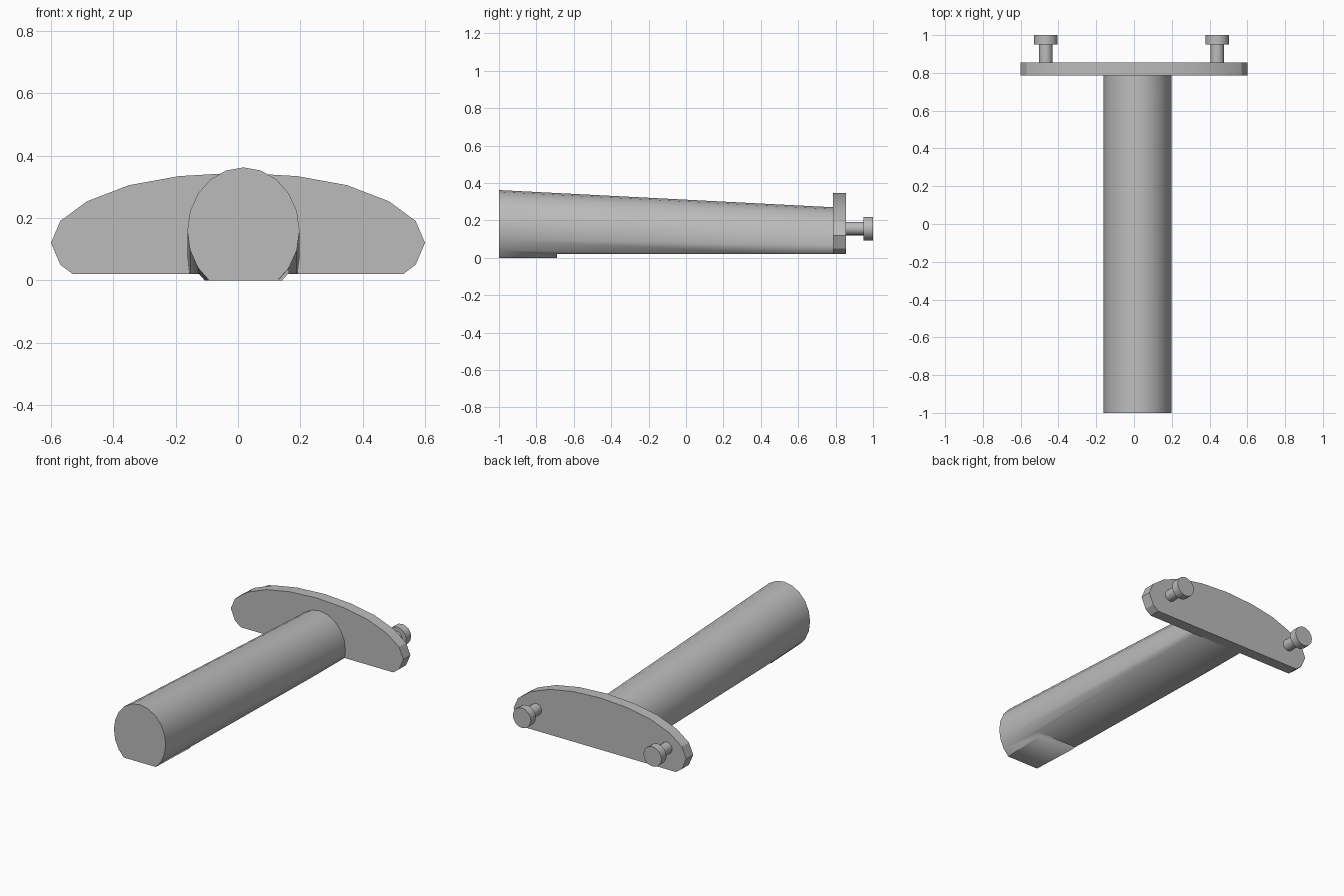
import bpy, bmesh, math
from mathutils import Matrix, Vector

if "Cube" in bpy.data.objects:
    bpy.data.objects.remove(bpy.data.objects["Cube"], do_unlink=True)

grey = bpy.data.materials.new("plain grey")
grey.use_nodes = True
COLOR = (0.5, 0.5, 0.5, 1)
grey.diffuse_color = COLOR
grey.node_tree.nodes["Principled BSDF"].inputs["Base Color"].default_value = COLOR


def finish(name, bm):
    """Turn a bmesh into a smooth-shaded object with sharp corners."""
    bmesh.ops.recalc_face_normals(bm, faces=bm.faces)
    mesh = bpy.data.meshes.new(name)
    bm.to_mesh(mesh)
    bm.free()
    mesh.materials.append(grey)
    obj = bpy.data.objects.new(name, mesh)
    bpy.context.collection.objects.link(obj)
    bpy.ops.object.select_all(action='DESELECT')
    obj.select_set(True)
    bpy.context.view_layer.objects.active = obj
    bpy.ops.object.shade_smooth_by_angle(angle=math.radians(29))
    return obj


def loft(outline, y0, y1, drop=0.0):
    """Extrude an (x, z) outline along y, lowering the far end by drop."""
    bm = bmesh.new()
    front = [bm.verts.new((x, y0, z)) for x, z in outline]
    back = [bm.verts.new((x, y1, z - drop)) for x, z in outline]
    bm.faces.new(front)
    bm.faces.new(back)
    for i in range(len(outline)):
        j = (i + 1) % len(outline)
        bm.faces.new((front[i], front[j], back[j], back[i]))
    return bm


# Sloping handle: oval bar with a flat underside
SIDES = 20
oval = [(0.0175 + 0.18 * math.sin(2 * math.pi * i / SIDES),
         0.159 + 0.203 * math.cos(2 * math.pi * i / SIDES)) for i in range(SIDES)]
bar = loft(oval, -1, 0.787, 0.092)
cut = bmesh.ops.bisect_plane(bar, geom=bar.verts[:] + bar.edges[:] + bar.faces[:],
                             plane_co=(0, 0, 0), plane_no=(0, 0, 1), clear_inner=True)
bmesh.ops.holes_fill(bar, edges=[e for e in bar.edges if e.is_boundary])
handle = finish("handle", bar)

# Shallow step under the handle, behind the front pad
box = bmesh.new()
bmesh.ops.create_cube(box, size=1, matrix=Matrix.LocRotScale(
    Vector((0, 0.31, -0.08)), None, Vector((1, 2, 0.2))))
cutter = finish("step_cutter", box)
cutter.hide_render = True
step = handle.modifiers.new("step", 'BOOLEAN')
step.operation = 'DIFFERENCE'
step.solver = 'EXACT'
step.object = cutter
bpy.context.view_layer.objects.active = handle
bpy.ops.object.modifier_apply(modifier=step.name)
bpy.data.objects.remove(cutter, do_unlink=True)

# Curved back plate, mirrored outline
half = [(0.53, 0.02), (0.57, 0.05), (0.6, 0.12), (0.57, 0.19),
        (0.485, 0.253), (0.35, 0.305), (0.19, 0.334)]
outline = half + [(0, 0.345)] + [(-x, z) for x, z in reversed(half)]
finish("back_plate", loft(outline, 0.785, 0.855))


# Two pegs with round heads
def disc(name, x, radius, y0, y1):
    bm = bmesh.new()
    bmesh.ops.create_cone(
        bm, cap_ends=True, segments=16, radius1=radius, radius2=radius, depth=y1 - y0,
        matrix=Matrix.Translation((x, (y0 + y1) / 2, 0.156)) @ Matrix.Rotation(math.pi / 2, 4, 'X'))
    finish(name, bm)


for side, x in (("left", 0.441), ("right", -0.467)):
    disc(side + "_peg_stem", x, 0.036, 0.85, 0.952)
    disc(side + "_peg_head", x, 0.0625, 0.95, 1.0)
